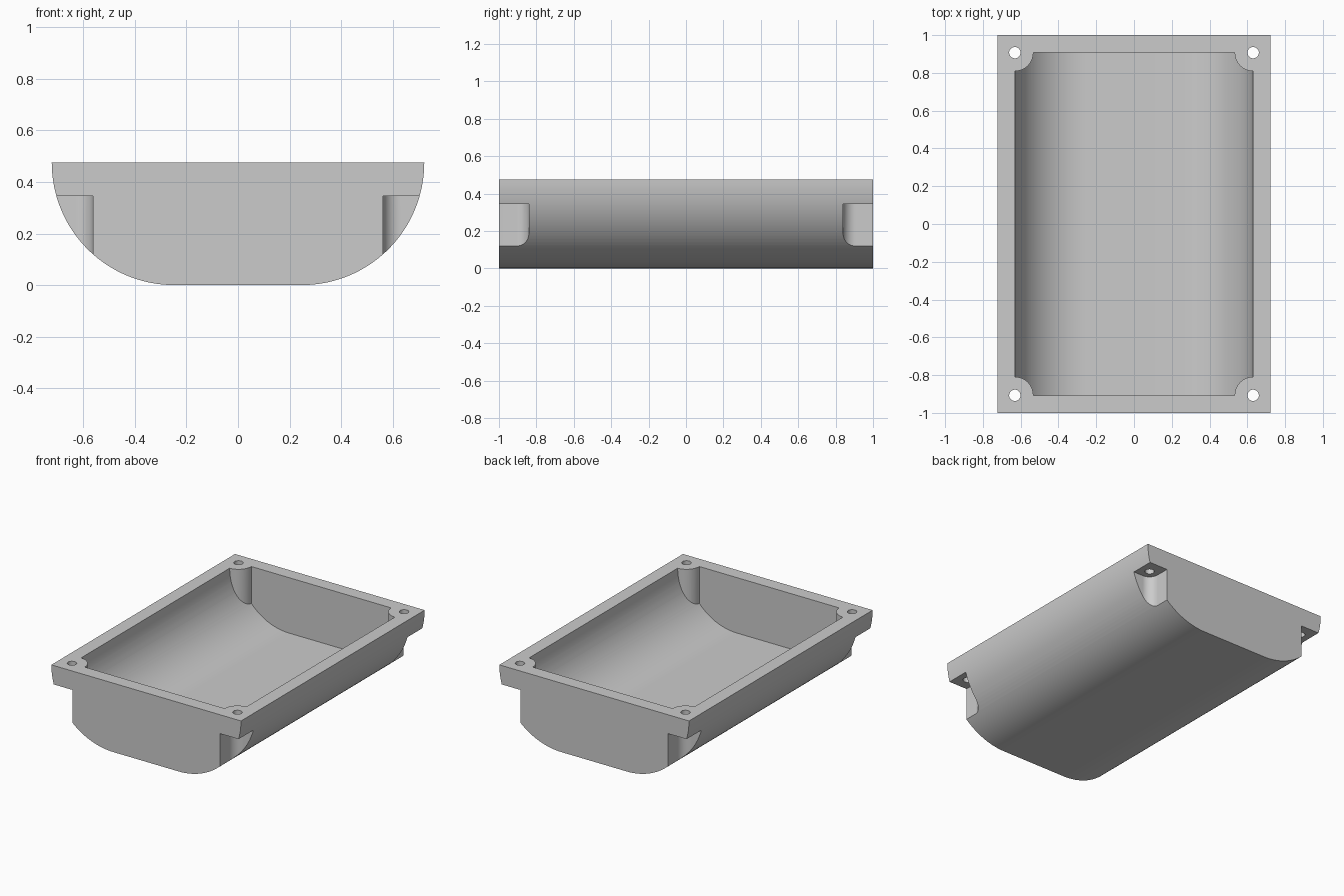
import bpy, bmesh, math
from mathutils import Matrix, Vector

if "Cube" in bpy.data.objects:
    bpy.data.objects.remove(bpy.data.objects["Cube"], do_unlink=True)

HEIGHT, FLAT, RADIUS = 0.475, 0.248, 0.475   # outer trough profile
WALL = 0.093
HOLE_X, HOLE_Y = 0.631, 0.907                # screw positions
BOSS_R, POCKET_R, HOLE_R = 0.098, 0.068, 0.03
LEDGE = 0.345                                # underside of the screw flange

grey = bpy.data.materials.new("light_grey")
grey.use_nodes = True
grey.diffuse_color = (0.6, 0.6, 0.6, 1)
grey.node_tree.nodes["Principled BSDF"].inputs["Base Color"].default_value = (0.6, 0.6, 0.6, 1)


def prism(name, outline, direction):
    """Extrude a closed outline of 3D points along a direction."""
    bm = bmesh.new()
    face = bm.faces.new([bm.verts.new(p) for p in outline])
    ext = bmesh.ops.extrude_face_region(bm, geom=[face])
    moved = [v for v in ext["geom"] if isinstance(v, bmesh.types.BMVert)]
    bmesh.ops.translate(bm, verts=moved, vec=Vector(direction))
    bmesh.ops.recalc_face_normals(bm, faces=bm.faces)
    mesh = bpy.data.meshes.new(name)
    bm.to_mesh(mesh)
    bm.free()
    mesh.materials.append(grey)
    obj = bpy.data.objects.new(name, mesh)
    bpy.context.collection.objects.link(obj)
    return obj


def trough(name, radius, half_length, rim):
    """Flat-bottomed trough with quarter-round sides; rim raises the top."""
    steps = 32
    side = [(FLAT + radius * math.sin(a), HEIGHT - radius * math.cos(a))
            for a in (math.pi / 2 * i / steps for i in range(steps + 1))]
    if rim:
        side.append((FLAT + radius, HEIGHT + rim))
    loop = side + [(-x, z) for x, z in reversed(side)]
    return prism(name, [(x, -half_length, z) for x, z in loop], (0, 2 * half_length, 0))


def disc(x, y, z, r, n=48):
    return [(x + r * math.cos(2 * math.pi * i / n), y + r * math.sin(2 * math.pi * i / n), z)
            for i in range(n)]


def pocket_outline(sx, sy):
    """Quarter-round inner corner, open towards the outer corner."""
    pts = [(HOLE_X - POCKET_R * math.cos(a), HOLE_Y - POCKET_R * math.sin(a))
           for a in (math.pi / 2 * i / 16 for i in range(17))]
    pts += [(1.1, HOLE_Y - POCKET_R), (1.1, 1.2), (HOLE_X - POCKET_R, 1.2)]
    return [(sx * x, sy * y, -0.1) for x, y in pts]


def cut(target, cutters):
    """Subtract each cutter, bake the result and discard the cutters."""
    for c in cutters:
        c.hide_render = True
        mod = target.modifiers.new("cut", 'BOOLEAN')
        mod.operation, mod.solver, mod.object = 'DIFFERENCE', 'EXACT', c
    deps = bpy.context.evaluated_depsgraph_get()
    baked = bpy.data.meshes.new_from_object(target.evaluated_get(deps))
    target.modifiers.clear()
    target.data = baked
    for c in cutters:
        bpy.data.objects.remove(c, do_unlink=True)


corners = [(sx, sy) for sx in (-1, 1) for sy in (-1, 1)]

# Outer shell and the hollow, whose corners leave round screw bosses
shell = trough("enclosure_shell", RADIUS, 1.0, 0)
cavity = trough("cavity_cutter", RADIUS - WALL, HOLE_Y, 0.2)
cut(cavity, [prism("boss", disc(sx * HOLE_X, sy * HOLE_Y, -0.2, BOSS_R), (0, 0, 1.2))
             for sx, sy in corners])

# Corner pockets under the flange and screw holes through it
pockets = [prism("pocket_cutter", pocket_outline(sx, sy), (0, 0, LEDGE + 0.1))
           for sx, sy in corners]
holes = [prism("hole_cutter", disc(sx * HOLE_X, sy * HOLE_Y, LEDGE - 0.05, HOLE_R, 32), (0, 0, 0.4))
         for sx, sy in corners]
cut(shell, [cavity] + pockets + holes)

bpy.ops.object.select_all(action='DESELECT')
shell.select_set(True)
bpy.context.view_layer.objects.active = shell
bpy.ops.object.shade_smooth_by_angle(angle=math.radians(30))
